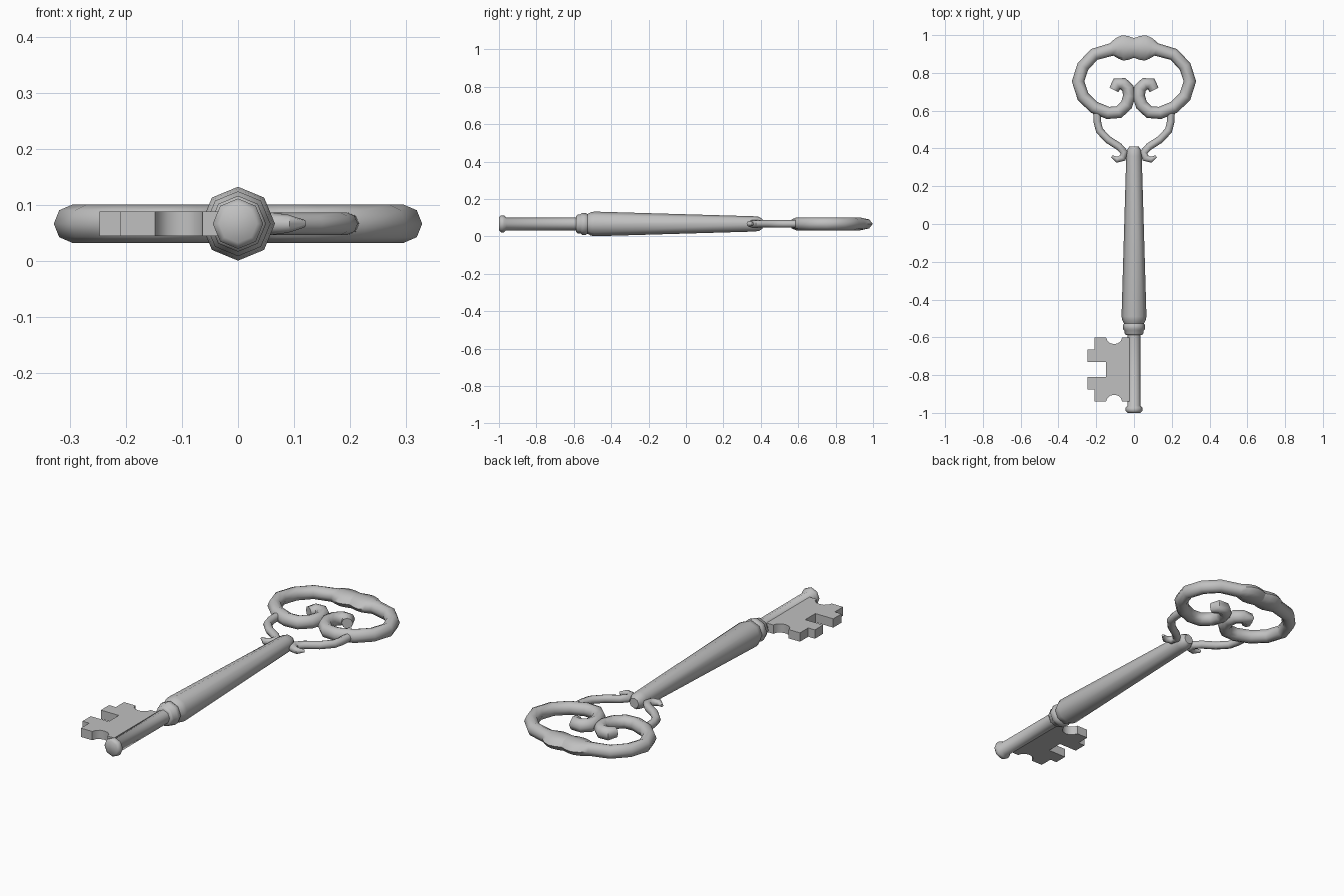
import bpy, bmesh, math
from mathutils import Vector

cube = bpy.data.objects.get("Cube")
if cube:
    bpy.data.objects.remove(cube)

MID = 0.067   # height of the key's centre plane
SIDES = 8

steel = bpy.data.materials.new("grey steel")
steel.use_nodes = True
GREY = (0.53, 0.53, 0.53, 1)
steel.diffuse_color = GREY
steel.node_tree.nodes["Principled BSDF"].inputs["Base Color"].default_value = GREY


def finish(name, bm, angle):
    bmesh.ops.recalc_face_normals(bm, faces=bm.faces)
    mesh = bpy.data.meshes.new(name)
    bm.to_mesh(mesh)
    bm.free()
    mesh.materials.append(steel)
    mesh.shade_smooth()
    mesh.set_sharp_from_angle(angle=math.radians(angle))
    obj = bpy.data.objects.new(name, mesh)
    bpy.context.collection.objects.link(obj)
    return obj


def tube(name, path, widths, heights, angle=50):
    """Sweep an octagon along a flat path, with its own width and height at each point."""
    pts = [Vector((x, y, MID)) for x, y in path]
    bm = bmesh.new()
    rings = []
    for i, p in enumerate(pts):
        along = (pts[min(i + 1, len(pts) - 1)] - pts[max(i - 1, 0)]).normalized()
        across = Vector((along.y, -along.x, 0))
        ring = []
        for k in range(SIDES):
            a = math.tau * k / SIDES
            ring.append(bm.verts.new(p + across * widths[i] * math.cos(a)
                                     + Vector((0, 0, heights[i] * math.sin(a)))))
        rings.append(ring)
    for r, s in zip(rings, rings[1:]):
        for k in range(SIDES):
            n = (k + 1) % SIDES
            bm.faces.new((r[k], r[n], s[n], s[k]))
    bm.faces.new(rings[0])
    bm.faces.new(rings[-1])
    return finish(name, bm, angle)


def mirrored_tubes(name, path, widths, heights):
    for side, sign in (("left", 1), ("right", -1)):
        tube(f"{side}_{name}", [(sign * x, y) for x, y in path], widths, heights)


def straight(name, profile):
    radii = [r for _, r in profile]
    return tube(name, [(0, y) for y, _ in profile], radii, radii)


# Stem: thin pin with end knob, collar, and tapered shank
straight("pin", [(-1, 0.034), (-0.99, 0.045), (-0.973, 0.045), (-0.962, 0.034), (-0.57, 0.034)])
straight("collar", [(-0.588, 0.042), (-0.58, 0.05), (-0.565, 0.05), (-0.557, 0.058),
                    (-0.535, 0.058), (-0.523, 0.05)])
straight("shank", [(-0.53, 0.05), (-0.51, 0.062), (-0.49, 0.066), (0.36, 0.041),
                   (0.39, 0.038), (0.41, 0.025)])

# Bow: each half runs from the top knob around to the inner scroll
bow = [(0, 0.932), (0.03, 0.932), (0.06, 0.932), (0.09, 0.93), (0.118, 0.924), (0.21, 0.898),
       (0.27, 0.835), (0.296, 0.755), (0.27, 0.675), (0.212, 0.618), (0.138, 0.588),
       (0.08, 0.592), (0.04, 0.63), (0.025, 0.677), (0.032, 0.718), (0.058, 0.742),
       (0.09, 0.742), (0.107, 0.71)]
bow_widths = [0.052, 0.063, 0.067, 0.055, 0.034] + [0.033] * 12 + [0.026]
bow_heights = [0.034] * 17 + [0.026]
mirrored_tubes("bow", bow, bow_widths, bow_heights)

# Side supports that curl outward beside the shank
support = [(0.196, 0.585), (0.194, 0.54), (0.183, 0.495), (0.138, 0.447), (0.08, 0.41),
           (0.052, 0.38), (0.06, 0.35), (0.09, 0.34), (0.118, 0.358)]
thick = [0.02] * 7 + [0.016, 0.007]
mirrored_tubes("support", support, thick, thick)


# Bit: notched plate, symmetric about its middle
BIT_Y = -0.77
half = [(-0.02, 0.17), (-0.063, 0.17)]
for i in range(1, 6):
    a = math.pi * i / 6
    half.append((-0.105 + 0.042 * math.cos(a), 0.17 - 0.036 * math.sin(a)))
half += [(-0.148, 0.17), (-0.21, 0.17), (-0.21, 0.105), (-0.247, 0.105),
         (-0.247, 0.04), (-0.148, 0.04)]
outline = half + [(x, -y) for x, y in reversed(half)]
bm = bmesh.new()
base = bm.faces.new([bm.verts.new((x, BIT_Y + y, MID - 0.022)) for x, y in outline])
top = bmesh.ops.extrude_face_region(bm, geom=[base], use_keep_orig=True)["geom"]
bmesh.ops.translate(bm, vec=(0, 0, 0.044), verts=[v for v in top if isinstance(v, bmesh.types.BMVert)])
finish("bit", bm, 35)
